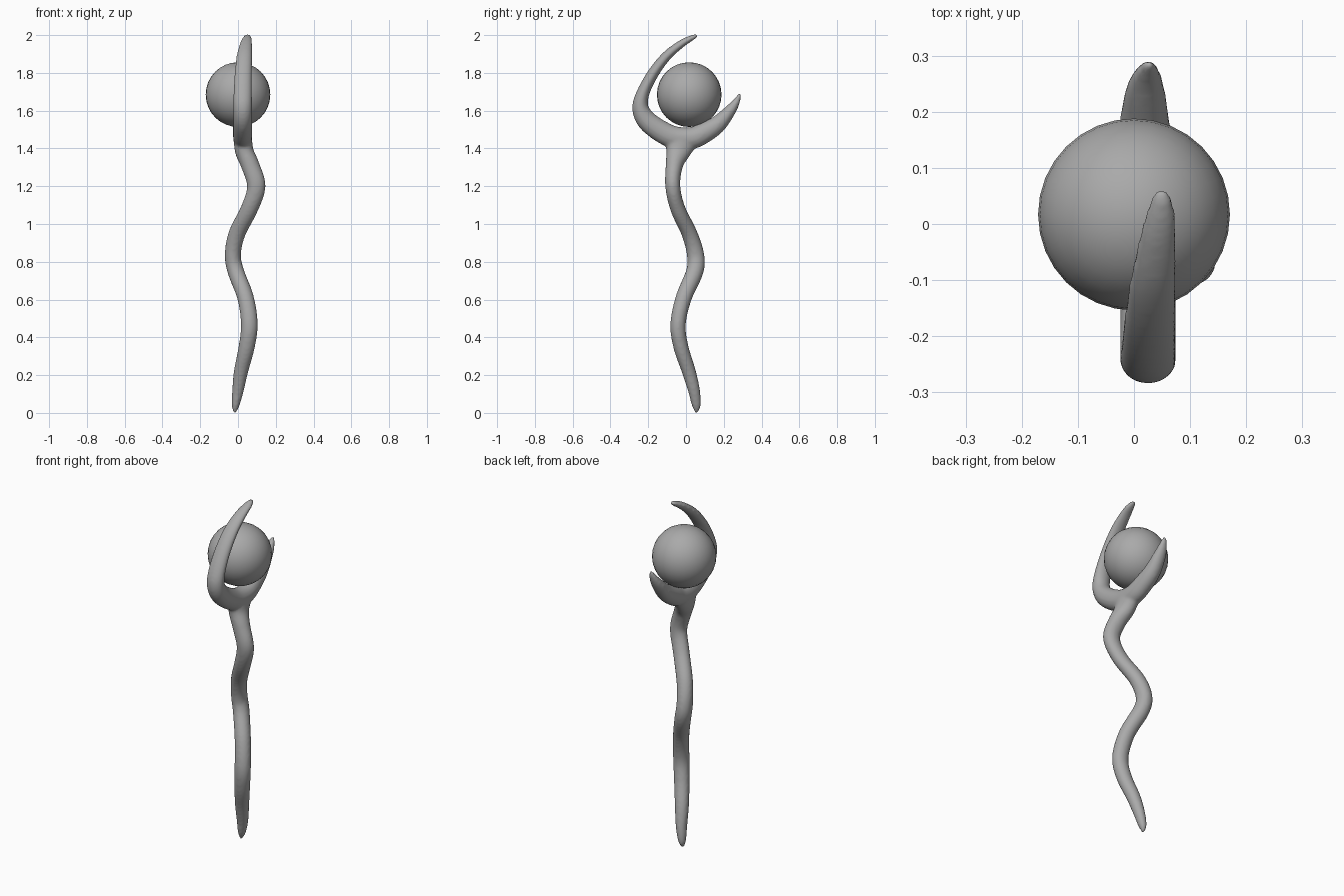
import bpy, bmesh, math
from mathutils import Vector

grey = bpy.data.materials.new("stone grey")
grey.diffuse_color = (0.4, 0.4, 0.4, 1)


def spline(pts, steps):
    """Catmull-Rom interpolation of tuples of any length."""
    pts = [Vector(p) for p in pts]
    pts = [2 * pts[0] - pts[1]] + pts + [2 * pts[-1] - pts[-2]]
    out = []
    for i in range(1, len(pts) - 2):
        a, b, c, d = pts[i - 1:i + 3]
        for s in range(steps):
            t = s / steps
            out.append(0.5 * (2 * b + (c - a) * t + (2 * a - 5 * b + 4 * c - d) * t * t
                              + (3 * b - a - 3 * c + d) * t ** 3))
    return out + [pts[-2]]


def sweep(bm, pts, steps=6, sides=20):
    """Oval tube along points (x, y, z, half width in x, half thickness)."""
    path = spline(pts, steps)
    rings = []
    for i, p in enumerate(path):
        t = (path[min(i + 1, len(path) - 1)] - path[max(i - 1, 0)]).to_3d()
        t = Vector(t[:3]).normalized()
        side = Vector((1, 0, 0))
        side = (side - t * side.dot(t)).normalized()
        up = t.cross(side)
        rings.append([bm.verts.new(Vector(p[:3])
                                   + side * math.cos(k * math.tau / sides) * p[3]
                                   + up * math.sin(k * math.tau / sides) * p[4])
                      for k in range(sides)])
    for r, q in zip(rings, rings[1:]):
        for k in range(sides):
            n = (k + 1) % sides
            bm.faces.new((r[k], r[n], q[n], q[k]))
    bm.faces.new(rings[0][::-1])
    bm.faces.new(rings[-1])


# Winding stem, from the pointed foot up to the fork
stem = [(-0.018, 0.055, 0.0, 0.008, 0.008), (-0.013, 0.055, 0.04, 0.021, 0.024),
        (0.0, 0.042, 0.12, 0.031, 0.032), (0.016, 0.015, 0.22, 0.038, 0.037),
        (0.046, -0.027, 0.35, 0.043, 0.040), (0.06, -0.042, 0.47, 0.045, 0.041),
        (0.04, -0.012, 0.61, 0.044, 0.043), (-0.012, 0.047, 0.75, 0.044, 0.046),
        (-0.027, 0.05, 0.84, 0.043, 0.046), (-0.005, 0.018, 0.95, 0.045, 0.042),
        (0.06, -0.043, 1.08, 0.046, 0.040), (0.097, -0.07, 1.2, 0.049, 0.040),
        (0.065, -0.062, 1.31, 0.049, 0.046), (0.035, -0.042, 1.38, 0.049, 0.065),
        (0.026, -0.025, 1.44, 0.049, 0.09)]

# Fork: long front prong, cupped bridge, short back prong
fork = [(0.05, 0.062, 2.0, 0.012, 0.007), (0.049, 0.03, 1.985, 0.024, 0.015),
        (0.042, -0.03, 1.95, 0.034, 0.021), (0.034, -0.105, 1.887, 0.042, 0.026),
        (0.028, -0.172, 1.8, 0.046, 0.030), (0.025, -0.225, 1.7, 0.049, 0.034),
        (0.025, -0.242, 1.62, 0.05, 0.043), (0.025, -0.212, 1.553, 0.05, 0.053),
        (0.025, -0.14, 1.495, 0.05, 0.058), (0.025, -0.06, 1.458, 0.05, 0.06),
        (0.025, 0.03, 1.455, 0.05, 0.058), (0.022, 0.1, 1.485, 0.05, 0.055),
        (0.019, 0.17, 1.53, 0.046, 0.046), (0.02, 0.235, 1.602, 0.036, 0.031),
        (0.024, 0.268, 1.65, 0.024, 0.019), (0.027, 0.286, 1.69, 0.010, 0.007)]

bm = bmesh.new()
sweep(bm, stem)
sweep(bm, fork)
bmesh.ops.recalc_face_normals(bm, faces=bm.faces)
mesh = bpy.data.meshes.new("forked_staff")
bm.to_mesh(mesh)
bm.free()
mesh.materials.append(grey)
staff = bpy.data.objects.new("forked_staff", mesh)
bpy.context.collection.objects.link(staff)

# Melt stem and fork into one smooth body
remesh = staff.modifiers.new("blend", 'REMESH')
remesh.mode = 'VOXEL'
remesh.voxel_size = 0.008
remesh.use_smooth_shade = True
smooth = staff.modifiers.new("soften", 'SMOOTH')
smooth.factor = 0.5
smooth.iterations = 8

# Ball held between the prongs
bpy.ops.mesh.primitive_uv_sphere_add(segments=32, ring_count=16, radius=0.171,
                                     location=(0, 0.017, 1.685))
ball = bpy.context.object
ball.name = "ball"
ball.data.materials.append(grey)
bpy.ops.object.shade_smooth()
